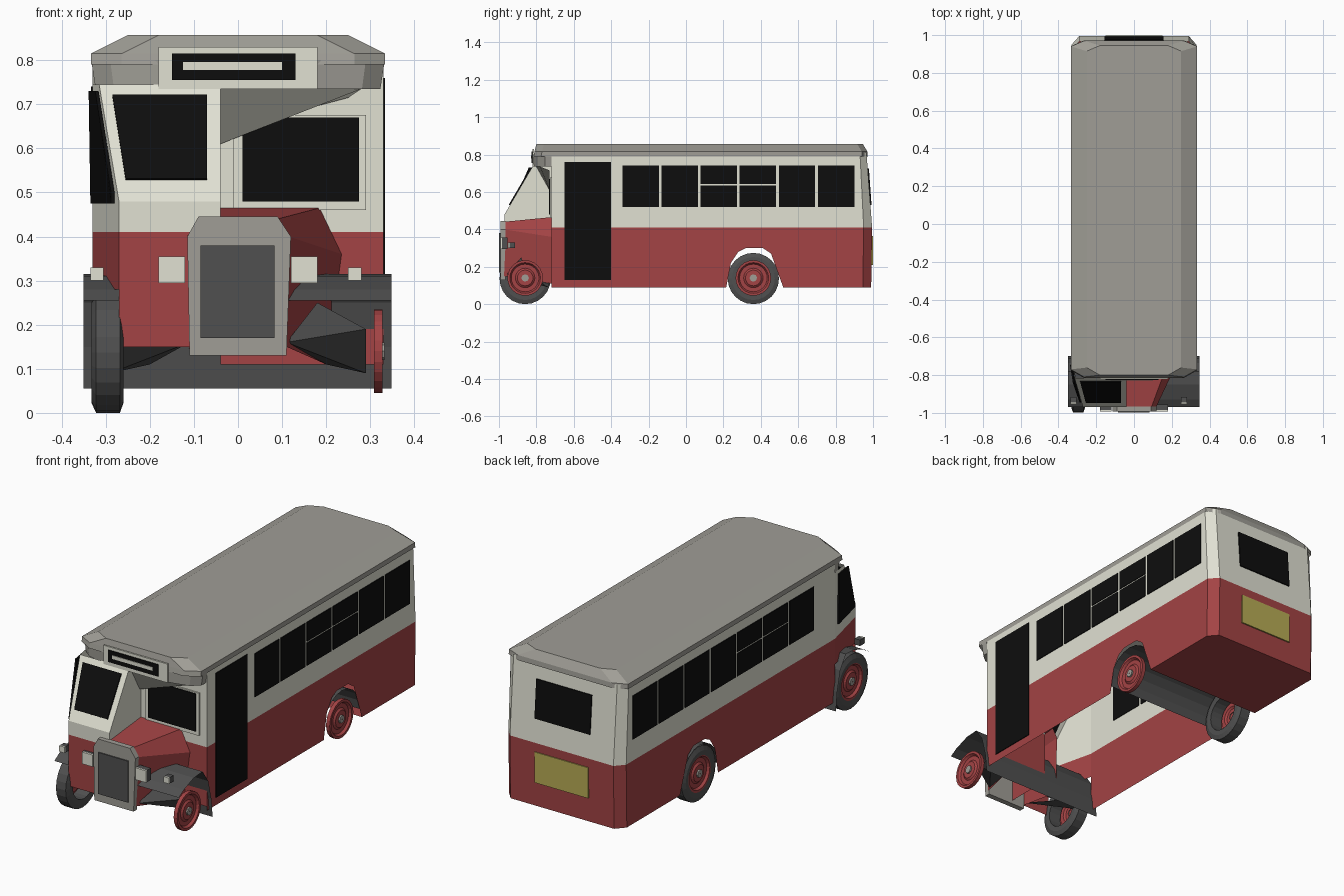
import bpy, bmesh, math
from mathutils import Vector

cube = bpy.data.objects.get("Cube")
if cube:
    bpy.data.objects.remove(cube, do_unlink=True)


def material(name, r, g, b):
    m = bpy.data.materials.new(name)
    m.use_nodes = True
    m.diffuse_color = (r, g, b, 1)
    m.node_tree.nodes["Principled BSDF"].inputs["Base Color"].default_value = (r, g, b, 1)
    return m


CREAM = material("cream paint", 0.75, 0.75, 0.65)
RED = material("red paint", 0.366, 0.056, 0.058)
GREY = material("roof grey", 0.35, 0.34, 0.305)
DARK = material("dark grey", 0.08, 0.08, 0.08)
BLACK = material("black glass", 0.004, 0.004, 0.004)
YELLOW = material("yellow plate", 0.48, 0.41, 0.09)


def polys(name, parts):
    """One object from (material, corner points) polygons."""
    verts, faces, mats, ids = [], [], [], []
    for mat, pts in parts:
        faces.append(range(len(verts), len(verts) + len(pts)))
        verts += pts
        if mat not in mats:
            mats.append(mat)
        ids.append(mats.index(mat))
    me = bpy.data.meshes.new(name)
    me.from_pydata(verts, [], [list(f) for f in faces])
    for m in mats:
        me.materials.append(m)
    for p, i in zip(me.polygons, ids):
        p.material_index = i
    bm = bmesh.new()
    bm.from_mesh(me)
    bmesh.ops.remove_doubles(bm, verts=bm.verts, dist=0.0005)
    bm.to_mesh(me)
    bm.free()
    ob = bpy.data.objects.new(name, me)
    bpy.context.collection.objects.link(ob)
    return ob


def loft(name, mat, loops, closed=True, caps=(False, False)):
    """Skin between matching rows of points."""
    parts = []
    for a, b in zip(loops, loops[1:]):
        n = len(a)
        for i in range(n if closed else n - 1):
            j = (i + 1) % n
            parts.append((mat, [a[i], a[j], b[j], b[i]]))
    if caps[0]:
        parts.append((mat, loops[0][::-1]))
    if caps[1]:
        parts.append((mat, loops[-1]))
    return polys(name, parts)


def plate(name, mat, pts, half=0.004):
    """Thin solid panel around a flat outline."""
    p = [Vector(q) for q in pts]
    n = (p[1] - p[0]).cross(p[2] - p[0]).normalized() * half
    return loft(name, mat, [[q - n for q in p], [q + n for q in p]], caps=(True, True))


def box(name, mat, x0, x1, y0, y1, z0, z1):
    ring = [(x0, y0), (x1, y0), (x1, y1), (x0, y1)]
    return loft(name, mat, [[(x, y, z) for x, y in ring] for z in (z0, z1)], caps=(True, True))


def lathe(name, mat, profile, x, y, z, side, n=24):
    """Turn (radius, offset) points about an axle along x."""
    ang = [2 * math.pi * i / n for i in range(n)]
    return loft(name, mat, [[(x + side * d, y + r * math.cos(a), z + r * math.sin(a))
                             for a in ang] for r, d in profile])


# Body sides, with the rear wheel openings
W, BELT, FRONT = 0.33, 0.41, -0.72
arch = [(0.215, 0.09), (0.24, 0.22), (0.28, 0.28), (0.32, 0.3),
        (0.41, 0.3), (0.455, 0.27), (0.48, 0.2), (0.52, 0.09)]
lower = [(FRONT, BELT), (FRONT, 0.09)] + arch + [(0.945, 0.09), (0.95, BELT)]
upper = [(FRONT, BELT), (0.95, BELT), (0.93, 0.81), (FRONT, 0.81)]
for s, label in ((1, "left"), (-1, "right")):
    polys(label + "_body_side", [(m, [(s * W, y, z) for y, z in prof])
                                 for m, prof in ((RED, lower), (CREAM, upper))])

# Rear end with chamfered corners, and the floor behind the rear axle
rear = []
for m, (z0, y0), (z1, y1) in ((RED, (0.09, 0.99), (BELT, 0.995)), (CREAM, (BELT, 0.995), (0.81, 0.965))):
    rows = []
    for z, y in ((z0, y0), (z1, y1)):
        cy = {0.09: 0.945, BELT: 0.95, 0.81: 0.93}[z]
        rows.append([(-W, cy, z), (-0.29, y, z), (0.29, y, z), (W, cy, z)])
    rear += [(m, [rows[0][i], rows[0][i + 1], rows[1][i + 1], rows[1][i]]) for i in range(3)]
polys("rear_panel", rear)
polys("rear_floor", [(RED, [(-W, 0.52, 0.09), (W, 0.52, 0.09), (W, 0.945, 0.09),
                            (0.29, 0.99, 0.09), (-0.29, 0.99, 0.09), (-W, 0.945, 0.09)])])
plate("rear_window", BLACK, [(-0.155, 0.988, 0.53), (0.155, 0.988, 0.53),
                             (0.155, 0.974, 0.725), (-0.155, 0.974, 0.725)])
box("rear_plate", YELLOW, -0.15, 0.15, 0.99, 0.999, 0.21, 0.365)

# Roof
def plan(hw, y0, y1, z):
    c = 0.07
    return [(-hw, y0 + 0.04, z), (-hw + c, y0, z), (hw - c, y0, z), (hw, y0 + 0.04, z),
            (hw, y1 - 0.03, z), (hw - c, y1, z), (-hw + c, y1, z), (-hw, y1 - 0.03, z)]


loft("roof", GREY, [plan(0.334, -0.815, 0.972, 0.79), plan(0.334, -0.81, 0.97, 0.815),
                    plan(0.25, -0.80, 0.945, 0.857)], caps=(False, True))

# Front visor with the route box
visor = [(-0.333, FRONT), (-0.333, -0.755), (-0.29, -0.79), (-0.18, -0.815),
         (0.18, -0.815), (0.29, -0.79), (0.333, -0.755), (0.333, FRONT)]
loft("visor", GREY, [[(x * 0.97, y, 0.735) for x, y in visor], [(x, y, 0.80) for x, y in visor]],
     caps=(True, False))
box("route_panel", CREAM, -0.18, 0.18, -0.821, -0.813, 0.735, 0.83)
box("route_box", BLACK, -0.15, 0.13, -0.826, -0.818, 0.755, 0.815)
box("route_strip", CREAM, -0.125, 0.10, -0.829, -0.822, 0.778, 0.796)

# Side windows and door
def pane(name, s, y0, y1, z0, z1):
    box(name, BLACK, *sorted((s * (W - 0.003), s * (W + 0.004))), y0, y1, z0, z1)


for s, count, split, label in ((1, 6, (2, 3), "left"), (-1, 7, (4, 5), "right")):
    for i in range(count):
        y1 = 0.90 - 0.209 * i
        cuts = ((0.52, 0.635), (0.643, 0.74)) if i in split else ((0.52, 0.74),)
        for z0, z1 in cuts:
            pane(label + "_window", s, y1 - 0.195, y1, z0, z1)
pane("door", 1, -0.65, -0.40, 0.13, 0.76)

# Bulkhead beside the cab
polys("bulkhead", [(RED, [(-0.04, FRONT, 0.11), (W, FRONT, 0.11), (W, FRONT, BELT), (-0.04, FRONT, BELT)]),
                   (CREAM, [(-0.04, FRONT, BELT), (W, FRONT, BELT), (W, FRONT, 0.8), (-0.04, FRONT, 0.8)])])
box("bulkhead_frame", CREAM, -0.01, 0.29, -0.727, -0.719, 0.46, 0.676)
plate("bulkhead_window", BLACK, [(0.01, -0.729, 0.48), (0.275, -0.729, 0.48), (0.275, -0.729, 0.67),
                                 (0.06, -0.729, 0.67), (0.01, -0.729, 0.645)])
polys("canopy_lining", [(CREAM, [(-0.04, -0.80, 0.735), (0.28, -0.78, 0.735), (0.25, -0.73, 0.715),
                                 (0.1, -0.73, 0.675), (-0.04, -0.73, 0.61)])])

# Half-width driver's cab
I, O, F, T = -0.04, -0.27, -0.97, -0.815
brow, top = 0.48, 0.745
polys("cab", [
    (RED, [(O, F, 0.15), (I, F, 0.15), (I, F, BELT), (O, F, BELT)]),
    (CREAM, [(O, F, BELT), (I, F, BELT), (I, F, brow), (O, F, brow)]),
    (CREAM, [(O, F, brow), (I, F, brow), (I, T, top), (-0.315, T, top)]),
    (RED, [(-W, FRONT, 0.28), (O, F, 0.28), (O, F, BELT), (-W, FRONT, BELT)]),
    (CREAM, [(-W, FRONT, BELT), (O, F, BELT), (O, F, brow), (-0.315, T, top), (-W, FRONT, top)]),
    (RED, [(I, F, 0.15), (I, FRONT, 0.15), (I, FRONT, BELT), (I, F, BELT)]),
    (CREAM, [(I, F, BELT), (I, FRONT, BELT), (I, FRONT, top), (I, T, top), (I, F, brow)])])


def slant(z):
    return F + (T - F) * (z - brow) / (top - brow) - 0.003


plate("windscreen", BLACK, [(-0.255, slant(0.53), 0.53), (-0.07, slant(0.53), 0.53),
                            (-0.07, slant(0.72), 0.72), (-0.285, slant(0.72), 0.72)])
plate("cab_side_window", BLACK, [(-0.331, -0.745, 0.475), (-0.284, -0.945, 0.475),
                                 (-0.284, -0.94, 0.5), (-0.32, -0.84, 0.73), (-0.335, -0.745, 0.73)])

# Bonnet widening back to the bulkhead
nose = [(-0.11, 0.15), (-0.115, 0.40), (-0.09, 0.44), (0.09, 0.44), (0.115, 0.40), (0.11, 0.15)]
tail = [(-0.11, 0.11), (-0.115, 0.42), (-0.09, 0.465), (0.185, 0.465), (0.235, 0.36), (0.2, 0.11)]
loft("bonnet", RED, [[(x, -0.975, z) for x, z in nose], [(x, FRONT, z) for x, z in tail]], closed=False)

# Radiator and lamps
shell = [(-0.11, 0.13), (0.11, 0.13), (0.12, 0.40), (0.09, 0.445), (-0.09, 0.445), (-0.115, 0.40)]
loft("radiator", GREY, [[(x, y, z) for x, z in shell] for y in (-0.965, -0.993)], caps=(True, True))
box("grille", DARK, -0.085, 0.083, -0.999, -0.991, 0.17, 0.38)
for s in (-1, 1):
    for name, x, z, r, y in (("headlamp", 0.15, 0.325, 0.03, -0.985),
                             ("sidelamp", 0.265 if s > 0 else 0.32, 0.315, 0.015, -0.945)):
        box(name, DARK, s * x - r, s * x + r, y, y + 0.03, z - r, z + r)
        box(name + "_lens", CREAM, s * x - r, s * x + r, y - 0.008, y, z - r, z + r)

# Front mudguard sweeping across, and the rear wheel tunnel
guard = [(-0.97, 0.255), (-0.93, 0.28), (-0.85, 0.31), (-0.78, 0.315),
         (-0.735, 0.25), (-0.71, 0.15), (-0.70, 0.055)]
loft("front_mudguard", DARK, [[(x, y, z) for y, z in guard] for x in (-0.35, 0.348)], closed=False)
half = [math.pi * i / 10 for i in range(11)]
loft("rear_wheel_tunnel", DARK, [[(x, 0.36 + 0.148 * math.cos(a), 0.135 + 0.15 * math.sin(a))
                                  for a in half] for x in (-W, W)], closed=False)

# Valances between radiator and mudguard
for s in (-1, 1):
    tip, mid, low = (s * 0.11, -0.96, 0.16), (s * 0.29, -0.86, 0.19), (s * 0.29, -0.74, 0.09)
    parts = [(DARK, [tip, mid, low]), (DARK, [tip, low, (s * 0.2, -0.73, 0.11)])]
    if s > 0:
        parts.append((DARK, [tip, (0.18, -0.88, 0.25), mid]))
    polys("valance", parts)

# Wheels: rims both sides, tyres on the driver's side
rim = [(0.095, -0.012), (0.095, 0.008), (0.082, 0.008), (0.074, -0.004),
       (0.052, -0.004), (0.042, 0.004), (0.001, 0.004)]
tyre = [(0.09, 0.0), (0.09, 0.068), (0.115, 0.072), (0.137, 0.062),
        (0.137, 0.008), (0.115, 0.0), (0.09, 0.0)]
for y, label in ((-0.86, "front"), (0.36, "rear")):
    for s in (-1, 1):
        lathe(label + "_rim", RED, rim, s * 0.32, y, 0.14, s)
        lathe(label + "_hub", GREY, [(0.02, 0), (0.02, 0.012), (0.001, 0.012)], s * 0.32, y, 0.14, s, 8)
    lathe(label + "_tyre", DARK, tyre, -0.26, y, 0.137, -1)
